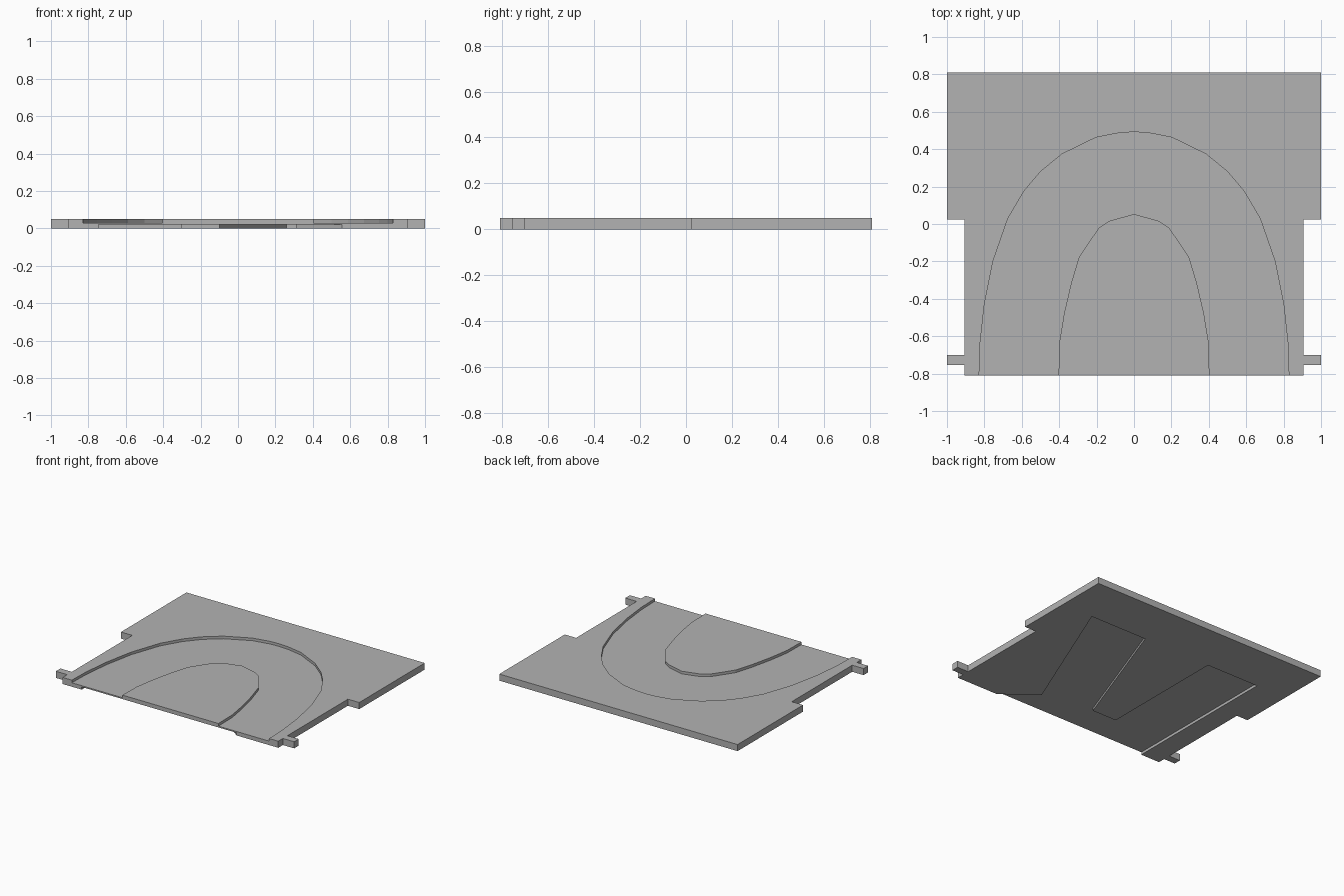
import bpy, bmesh

old = bpy.data.objects.get("Cube")
if old:
    bpy.data.objects.remove(old, do_unlink=True)

THICK = 0.05
DEPTH = 0.02
FRONT = -0.81
OVER = 0.1  # how far cutters reach past the plate

grey = bpy.data.materials.new("plain grey")
grey.use_nodes = True
grey.diffuse_color = (0.45, 0.45, 0.45, 1)
grey.node_tree.nodes["Principled BSDF"].inputs["Base Color"].default_value = (0.45, 0.45, 0.45, 1)


def prism(name, outline, z0, z1):
    """Extrude a flat outline between two heights."""
    bm = bmesh.new()
    face = bm.faces.new([bm.verts.new((x, y, z0)) for x, y in outline])
    grown = bmesh.ops.extrude_face_region(bm, geom=[face])
    tops = [g for g in grown["geom"] if isinstance(g, bmesh.types.BMVert)]
    bmesh.ops.translate(bm, verts=tops, vec=(0, 0, z1 - z0))
    bmesh.ops.recalc_face_normals(bm, faces=bm.faces)
    mesh = bpy.data.meshes.new(name)
    bm.to_mesh(mesh)
    bm.free()
    mesh.materials.append(grey)
    obj = bpy.data.objects.new(name, mesh)
    bpy.context.collection.objects.link(obj)
    return obj


def mirrored(half):
    """Complete a left half outline with its mirror image."""
    return half + [(-x, y) for x, y in reversed(half) if x != 0]


def cut(target, cutter):
    mod = target.modifiers.new("cut", 'BOOLEAN')
    mod.operation = 'DIFFERENCE'
    mod.solver = 'EXACT'
    mod.object = cutter
    cutter.hide_render = True
    bpy.context.view_layer.objects.active = target
    bpy.ops.object.modifier_apply(modifier=mod.name)
    bpy.data.objects.remove(cutter, do_unlink=True)


# Plate with stepped sides and two small side tabs
plate = prism("plate", mirrored([
    (-0.905, FRONT), (-0.905, -0.755), (-1, -0.755), (-1, -0.70),
    (-0.905, -0.70), (-0.905, 0.025), (-1, 0.025), (-1, 0.81)]), 0, THICK)

# Arched channel in the top, open at the front
outer = mirrored([
    (-0.828, FRONT), (-0.823, -0.64), (-0.80, -0.43), (-0.754, -0.20),
    (-0.674, 0.03), (-0.588, 0.176), (-0.50, 0.28), (-0.385, 0.374),
    (-0.203, 0.463), (-0.075, 0.488), (0, 0.492)])
inner = mirrored([
    (-0.403, FRONT), (-0.40, -0.64), (-0.374, -0.48), (-0.337, -0.32),
    (-0.294, -0.176), (-0.24, -0.096), (-0.187, -0.02), (-0.134, 0.016),
    (0, 0.053)])


def run_out(curve):
    """Extend both ends of an arch past the front edge."""
    return ([(curve[0][0], FRONT - OVER)] + curve
            + [(curve[-1][0], FRONT - OVER)])


channel = run_out(outer) + run_out(inner)[::-1]
cut(plate, prism("channel_cutter", channel, THICK - DEPTH, THICK + OVER))

# Zigzag recess in the underside, open at the front
zigzag = [
    (0.555, FRONT - OVER), (0.555, FRONT), (0.31, -0.62), (0.74, 0.43),
    (0.26, 0.43), (-0.10, -0.56), (-0.305, -0.56), (-0.305, 0.43),
    (-0.745, 0.43), (-0.745, FRONT - OVER)]
cut(plate, prism("recess_cutter", zigzag, -OVER, DEPTH))
